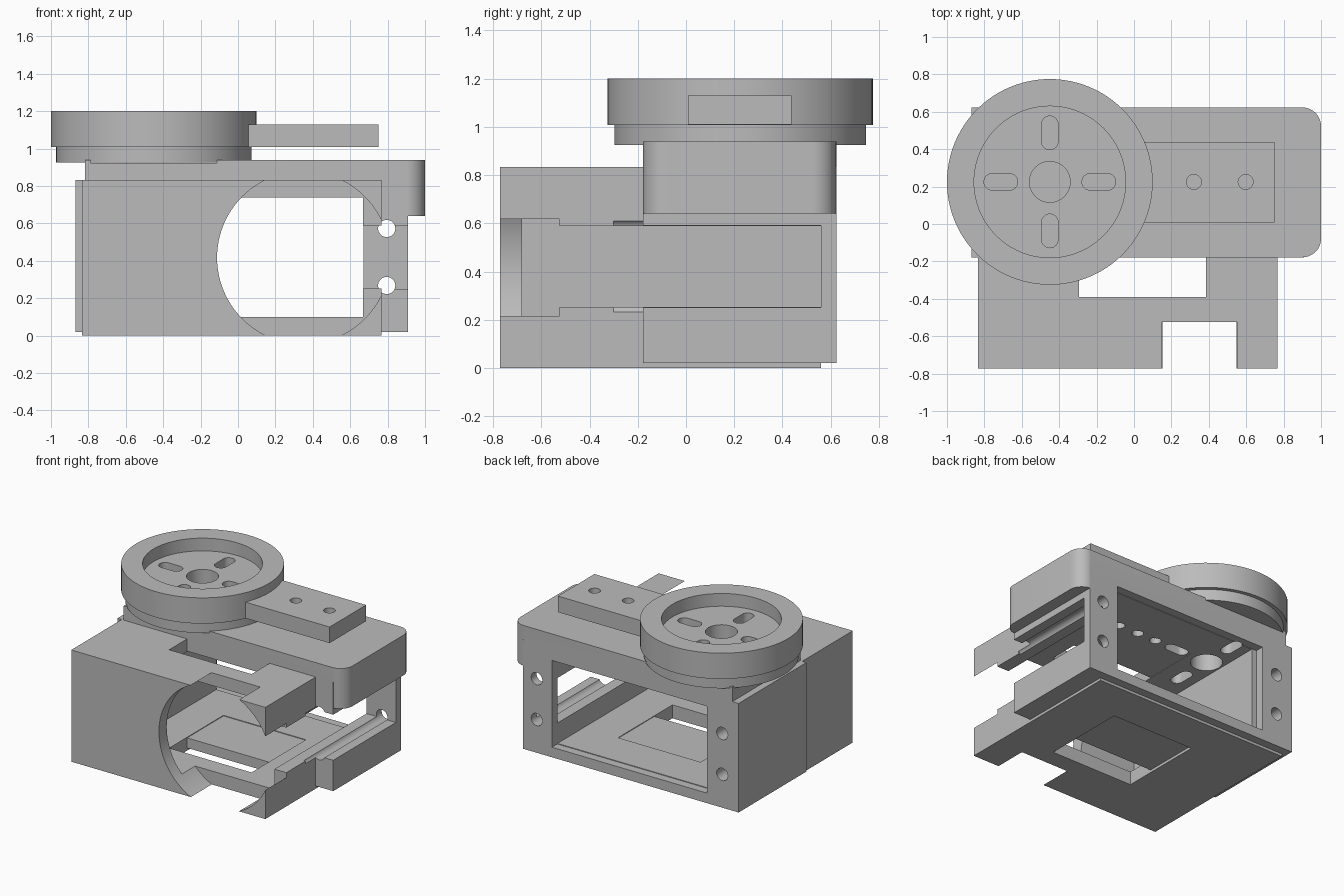
import bpy, bmesh, math

if "Cube" in bpy.data.objects:
    bpy.data.objects.remove(bpy.data.objects["Cube"])

grey = bpy.data.materials.new("plain grey")
grey.diffuse_color = (0.5, 0.5, 0.5, 1)
grey.use_nodes = True
grey.node_tree.nodes["Principled BSDF"].inputs["Base Color"].default_value = grey.diffuse_color


def rrect(x0, x1, y0, y1, radii=(0, 0, 0, 0), n=12):
    """Rectangle outline; corner radii in order right-top, left-top, left-bottom, right-bottom."""
    pts = []
    corners = [(x1, y1, -1, -1), (x0, y1, 1, -1), (x0, y0, 1, 1), (x1, y0, -1, 1)]
    for i, (x, y, sx, sy) in enumerate(corners):
        r = radii[i]
        if r == 0:
            pts.append((x, y))
            continue
        for k in range(n + 1):
            a = (i + k / n) * math.pi / 2
            pts.append((x + sx * r + r * math.cos(a), y + sy * r + r * math.sin(a)))
    return pts


def circle(cx, cy, r, n=64):
    return [(cx + r * math.cos(2 * math.pi * k / n), cy + r * math.sin(2 * math.pi * k / n)) for k in range(n)]


def slot(cx, cy, w, h):
    r = min(w, h) / 2 - 0.0005
    return rrect(cx - w / 2, cx + w / 2, cy - h / 2, cy + h / 2, (r,) * 4, 8)


def prism(name, pts, a, b, axis="z"):
    bm = bmesh.new()
    place = (lambda u, v, w: (u, v, w)) if axis == "z" else (lambda u, v, w: (u, w, v))
    lo = [bm.verts.new(place(u, v, a)) for u, v in pts]
    hi = [bm.verts.new(place(u, v, b)) for u, v in pts]
    bm.faces.new(lo)
    bm.faces.new(hi)
    for i in range(len(pts)):
        j = (i + 1) % len(pts)
        bm.faces.new((lo[i], lo[j], hi[j], hi[i]))
    bmesh.ops.recalc_face_normals(bm, faces=bm.faces)
    me = bpy.data.meshes.new(name)
    bm.to_mesh(me)
    bm.free()
    me.materials.append(grey)
    ob = bpy.data.objects.new(name, me)
    bpy.context.collection.objects.link(ob)
    return ob


def box(name, x0, x1, y0, y1, z0, z1):
    return prism(name, rrect(x0, x1, y0, y1), z0, z1)


def combine(ob, tool, op="DIFFERENCE"):
    m = ob.modifiers.new("bool", "BOOLEAN")
    m.operation, m.object, m.solver = op, tool, "EXACT"
    bpy.context.view_layer.objects.active = ob
    bpy.ops.object.modifier_apply(modifier=m.name)
    bpy.data.objects.remove(tool)


HX, HY = -0.45, 0.225  # wheel centre


def hub_holes(ob):
    """Centre bore and four radial slots."""
    combine(ob, prism("cutter", circle(HX, HY, 0.109, 48), 0.5, 1.3))
    for dx, dy in ((1, 0), (-1, 0), (0, 1), (0, -1)):
        w, h = (0.18, 0.088) if dx else (0.088, 0.18)
        combine(ob, prism("cutter", slot(HX + 0.262 * dx, HY + 0.262 * dy, w, h), 0.5, 1.3))


def row_holes(ob, xs):
    for x in xs:
        combine(ob, prism("cutter", circle(x, HY, 0.04, 32), 0.5, 1.3))


def screw_holes(ob):
    for x, y0 in ((0.795, -0.3), (-0.735, 0.3)):
        for z in (0.268, 0.573):
            combine(ob, prism("cutter", circle(x, z, 0.046, 32), y0, 0.8, "y"))


# rear bracket: frame with a rounded cap plate on top
bracket = box("rear_bracket", -0.87, 0.91, -0.178, 0.623, 0.02, 0.833)
cap = prism("cap", rrect(-0.818, 1.0, -0.178, 0.623, (0.1, 0, 0, 0.1)), 0.64, 0.94)
combine(bracket, cap, "UNION")
combine(bracket, box("cutter", -0.61, 0.67, -0.4, 0.8, 0.095, 0.742))
combine(bracket, box("cutter", 0.6, 1.2, -0.4, 0.56, 0.25, 0.59))
# shallow seat under the wheel
combine(bracket, prism("cutter", circle(HX, HY, 0.526), 0.924, 1.1))
screw_holes(bracket)
hub_holes(bracket)
row_holes(bracket, (0.0, 0.155, 0.32))

# front sleeve: shell with round opening, side slot and top/bottom windows
sleeve = box("front_sleeve", -0.835, 0.766, -0.772, 0.56, 0.0, 0.833)
combine(sleeve, box("cutter", -0.57, 0.668, -0.68, 0.8, 0.1, 0.738))
combine(sleeve, box("cutter", 0.6, 0.9, -0.6, 0.8, 0.252, 0.588))
combine(sleeve, prism("cutter", circle(0.35, 0.417, 0.462, 96), -0.9, -0.525, "y"))
combine(sleeve, box("cutter", -0.295, 0.385, -0.39, 0.25, -0.2, 1.0))
screw_holes(sleeve)
hub_holes(sleeve)
row_holes(sleeve, (0.0, 0.155, 0.32))

# wheel: wide rim over a narrower lower disc, recessed on top
wheel = prism("wheel", circle(HX, HY, 0.55, 96), 1.008, 1.2)
combine(wheel, prism("lower_disc", circle(HX, HY, 0.522, 96), 0.925, 1.05), "UNION")
combine(wheel, prism("cutter", circle(HX, HY, 0.405, 96), 1.105, 1.4))
hub_holes(wheel)

# arm block beside the wheel
arm = box("arm_block", 0.04, 0.75, 0.008, 0.438, 1.01, 1.13)
row_holes(arm, (0.32, 0.597))

for ob in (bracket, sleeve, wheel, arm):
    bpy.ops.object.select_all(action="DESELECT")
    ob.select_set(True)
    bpy.context.view_layer.objects.active = ob
    bpy.ops.object.shade_smooth_by_angle(angle=math.radians(30))
